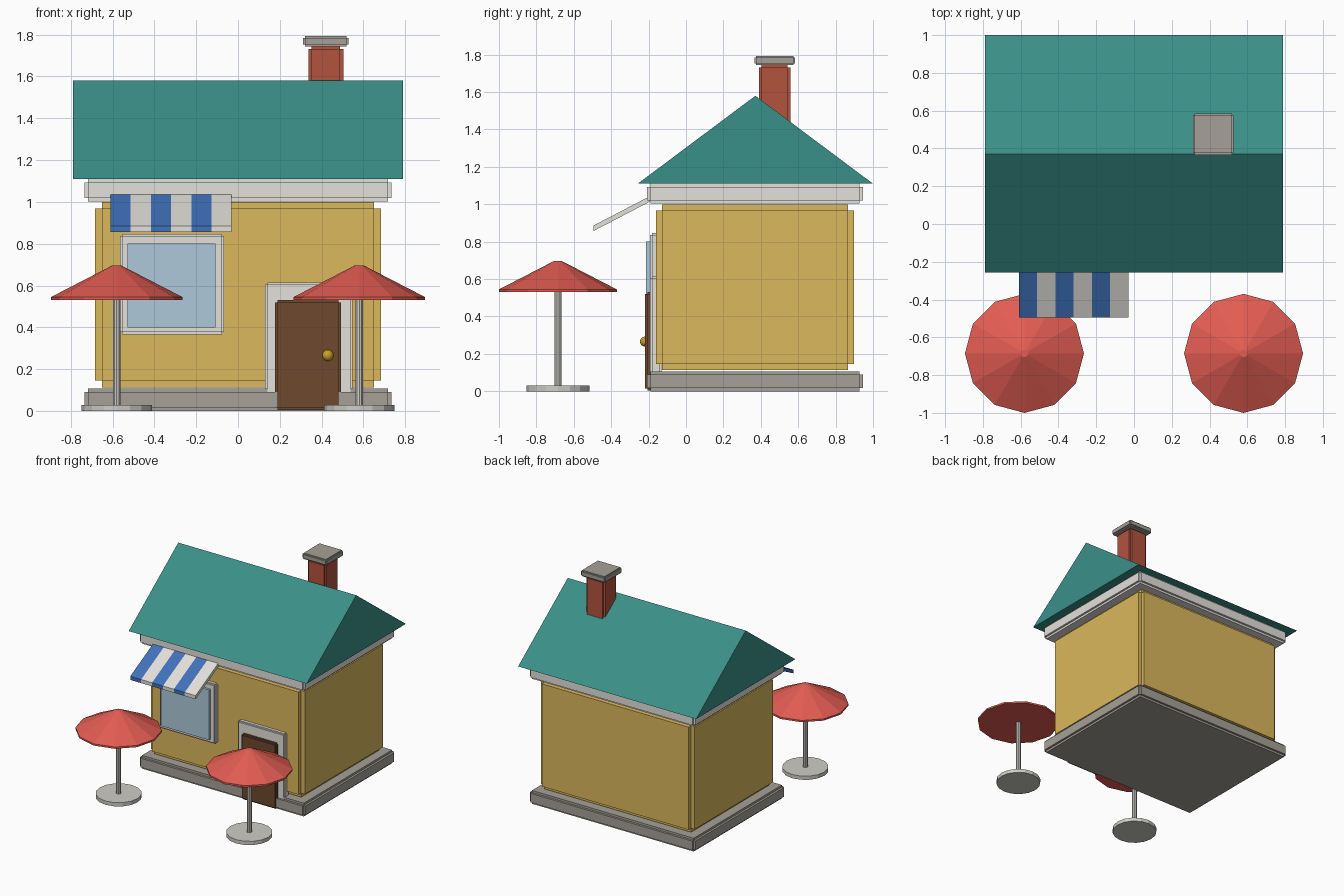
import bpy, bmesh
from mathutils import Matrix, Vector

if "Cube" in bpy.data.objects:
    bpy.data.objects.remove(bpy.data.objects["Cube"])


def material(name, hex_code):
    def lin(c):
        c /= 255
        return c / 12.92 if c <= 0.04045 else ((c + 0.055) / 1.055) ** 2.4
    m = bpy.data.materials.new(name)
    m.diffuse_color = [lin(int(hex_code[i:i + 2], 16)) for i in (0, 2, 4)] + [1]
    m.use_nodes = True
    m.node_tree.nodes["Principled BSDF"].inputs["Base Color"].default_value = m.diffuse_color
    return m


TEAL = material("teal", "3A9088")
YELLOW = material("yellow", "DBB85C")
RED = material("red", "E25C52")
BLUE = material("blue", "4073BC")
WHITE = material("white", "E4E1DB")
STONE = material("stone", "A6A198")
BROWN = material("brown", "6E482E")
GLASS = material("glass", "AEC9DA")
BRICK = material("brick", "B4533F")
GOLD = material("gold", "C9A227")
METAL = material("metal", "CFCDC7")


def finish(name, bm, mat):
    bmesh.ops.recalc_face_normals(bm, faces=bm.faces[:])
    me = bpy.data.meshes.new(name)
    bm.to_mesh(me)
    bm.free()
    me.materials.append(mat)
    ob = bpy.data.objects.new(name, me)
    bpy.context.collection.objects.link(ob)
    return ob


def block(name, x, y, z, mat, step=0.0):
    """Box from (min, max) ranges; step notches every edge by crossing three boxes."""
    bm = bmesh.new()
    mid = Vector([(r[0] + r[1]) / 2 for r in (x, y, z)])
    size = Vector([r[1] - r[0] for r in (x, y, z)])
    for axis in range(3 if step else 1):
        s = [size[i] - (2 * step if i != axis else 0) for i in range(3)]
        bmesh.ops.create_cube(bm, size=1, matrix=Matrix.Translation(mid) @ Matrix.Diagonal((*s, 1)))
    return finish(name, bm, mat)


def prism(name, profile, x0, x1, mat):
    """Extrude a (y, z) profile along x."""
    bm = bmesh.new()
    face = bm.faces.new([bm.verts.new((x0, y, z)) for y, z in profile])
    ext = bmesh.ops.extrude_face_region(bm, geom=[face], use_keep_orig=True)
    verts = [g for g in ext["geom"] if isinstance(g, bmesh.types.BMVert)]
    bmesh.ops.translate(bm, verts=verts, vec=(x1 - x0, 0, 0))
    return finish(name, bm, mat)


def cone(name, x, y, z0, z1, r0, r1, sides, mat):
    bm = bmesh.new()
    bmesh.ops.create_cone(bm, cap_ends=True, segments=sides, radius1=r0, radius2=r1, depth=z1 - z0,
                          matrix=Matrix.Translation((x, y, (z0 + z1) / 2)))
    return finish(name, bm, mat)


# Building body
block("foundation", (-0.735, 0.735), (-0.208, 0.945), (0, 0.107), STONE, 0.017)
block("walls", (-0.683, 0.683), (-0.16, 0.897), (0.113, 1.0), YELLOW, 0.032)
block("cornice", (-0.735, 0.735), (-0.208, 0.945), (1.003, 1.11), WHITE, 0.017)
prism("roof", [(-0.258, 1.11), (1.0, 1.11), (0.371, 1.58)], -0.79, 0.79, TEAL)

# Chimney
block("chimney", (0.336, 0.504), (0.39, 0.558), (1.3, 1.746), BRICK, 0.015)
block("chimney_cap", (0.312, 0.528), (0.366, 0.584), (1.744, 1.793), STONE, 0.009)

# Window and striped awning
block("window_frame", (-0.564, -0.067), (-0.193, -0.13), (0.367, 0.847), WHITE, 0.01)
block("window_pane", (-0.528, -0.108), (-0.213, -0.15), (0.4, 0.802), GLASS)
slope = [(-0.495, 0.857), (-0.495, 0.886), (-0.195, 1.042), (-0.195, 1.013)]
w = 0.58 / 6
for i in range(6):
    prism(f"awning_stripe_{i + 1}", slope, -0.61 + i * w, -0.61 + (i + 1) * w, WHITE if i % 2 else BLUE)

# Door
block("door_frame", (0.13, 0.547), (-0.193, -0.13), (0.02, 0.614), WHITE, 0.01)
block("door", (0.178, 0.492), (-0.218, -0.15), (0.004, 0.53), BROWN, 0.011)
bm = bmesh.new()
bmesh.ops.create_uvsphere(bm, u_segments=12, v_segments=8, radius=0.027,
                          matrix=Matrix.Translation((0.43, -0.219, 0.266)))
finish("door_knob", bm, GOLD)

# Pair of parasols
for side, x in (("left", -0.58), ("right", 0.58)):
    y = -0.685
    cone(f"parasol_base_{side}", x, y, 0, 0.03, 0.168, 0.168, 16, METAL)
    cone(f"parasol_pole_{side}", x, y, 0.02, 0.6, 0.019, 0.019, 10, METAL)
    cone(f"parasol_rim_{side}", x, y, 0.531, 0.545, 0.315, 0.315, 12, RED)
    cone(f"parasol_canopy_{side}", x, y, 0.545, 0.697, 0.315, 0.02, 12, RED)
